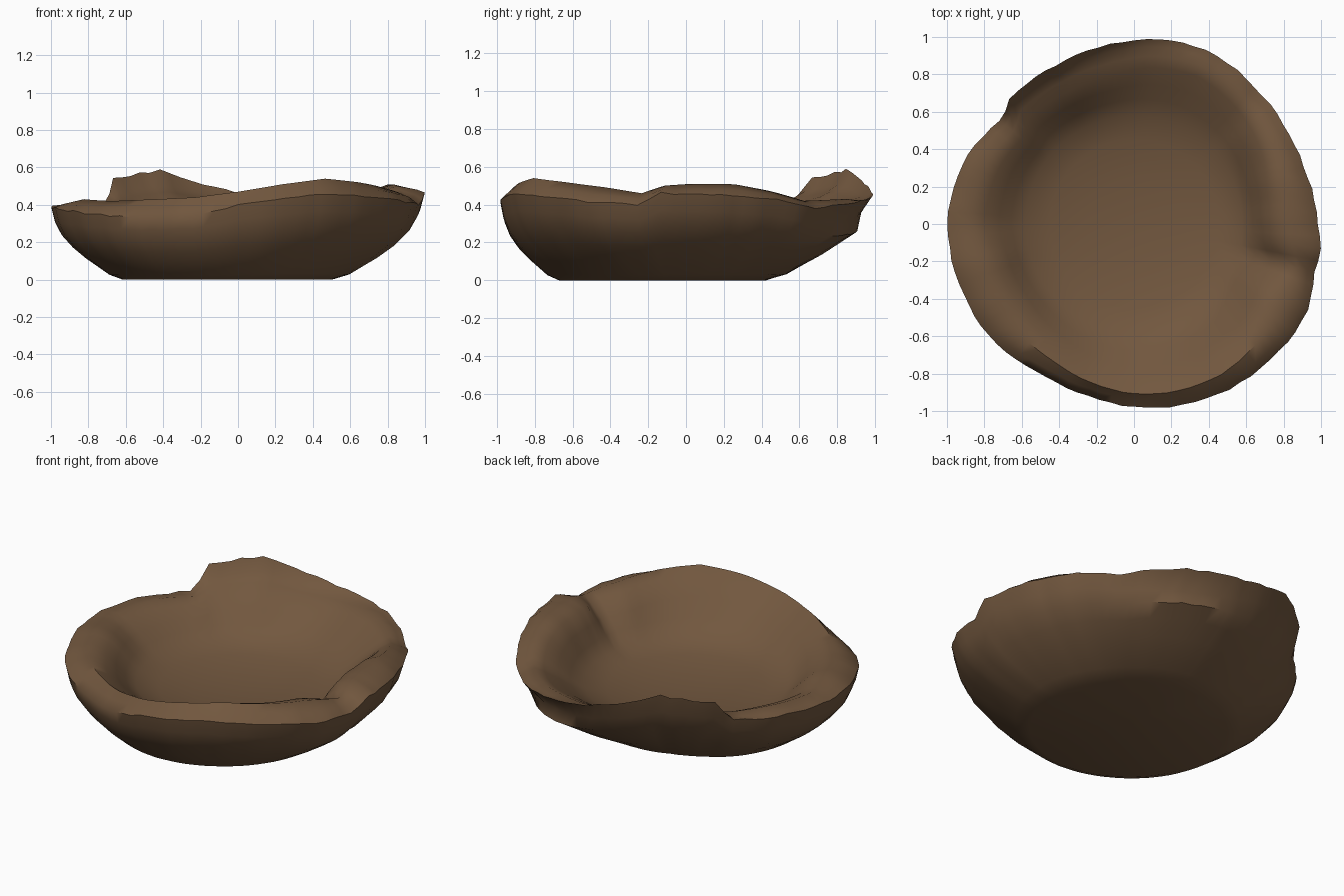
import bpy, bmesh, math, random

if "Cube" in bpy.data.objects:
    bpy.data.objects.remove(bpy.data.objects["Cube"])

random.seed(4)
SEG = 96

# rim: angle, outer radius, outer edge height, inner lip radius, lip height
RIM = [
    (-180, 1.00, .39, .80, .40), (-165, .99, .38, .76, .42), (-143, .98, .35, .75, .41),
    (-120, .94, .33, .79, .42), (-105, .95, .34, .83, .43), (-90, .98, .40, .86, .46),
    (-75, 1.00, .44, .87, .50), (-60, 1.02, .46, .87, .53), (-45, 1.03, .44, .84, .51),
    (-28, 1.04, .41, .78, .48), (-15, 1.00, .40, .84, .45), (-8, 1.01, .46, .76, .49),
    (2, .98, .46, .73, .50), (17, .96, .45, .75, .50), (32, .96, .42, .79, .46),
    (45, .97, .38, .82, .41), (67, 1.01, .42, .86, .42), (85, .99, .45, .84, .41),
    (100, .965, .50, .80, .42), (116, .945, .585, .79, .46), (136, .94, .54, .80, .43),
    (141, .90, .40, .75, .40), (157, .96, .40, .78, .41), (180, 1.00, .39, .80, .40),
]

# outer wall: height fraction, radial fraction from base edge to rim
WALL = [(0, 0), (.07, .2), (.3, .53), (.45, .71), (.62, .86), (.8, .95), (1, 1)]


def table(rows, a):
    for p, q in zip(rows, rows[1:]):
        if p[0] <= a <= q[0]:
            f = (a - p[0]) / (q[0] - p[0])
            return [u + (v - u) * f for u, v in zip(p[1:], q[1:])]
    return list(rows[-1][1:])


def section(deg):
    """Radius/height pairs from the foot, over the lip and down to the floor."""
    a = math.radians(deg)
    R, zo, rl, zl = table(RIM, deg)
    R += random.uniform(-.004, .004)
    zo += random.uniform(-.006, .006)
    foot = .545 - .06 * math.cos(a) - .125 * math.sin(a)

    def wall(t):
        return foot + (R - foot) * table(WALL, t)[0]

    # shelf and shallow dent in the outside of the back wall
    back = math.exp(-((deg - 70) / 22) ** 2)
    pts = [(wall(t), t * zo) for t, _ in WALL]
    pts[4] = (pts[4][0], pts[4][1] - .02 * back)
    pts[5] = (pts[5][0] - .06 * back, pts[5][1] - .02 * back)
    # rounded crest and inner lip
    pts.append((R - .04, zo + .6 * (zl - zo)))
    pts.append((R + (rl - R) * .6, zl + .01))
    pts.append((rl, zl - .02))
    # shallow dished inside
    fr, fz = .58, .235
    for f, h in ((.65, .66), (.35, .32), (0, 0)):
        pts.append((fr + (rl - fr) * f, fz + (zl - .02 - fz) * h))
    pts += [(.45, .2), (.25, .17)]
    return pts


bm = bmesh.new()
columns = []
for i in range(SEG):
    deg = -180 + 360 * i / SEG
    a = math.radians(deg)
    columns.append([bm.verts.new((r * math.cos(a), r * math.sin(a), z))
                    for r, z in section(deg)])
under = bm.verts.new((0, 0, 0))
floor = bm.verts.new((0, 0, .16))
for i in range(SEG):
    c, d = columns[i], columns[(i + 1) % SEG]
    for k in range(len(c) - 1):
        bm.faces.new((c[k], d[k], d[k + 1], c[k + 1]))
    bm.faces.new((under, d[0], c[0]))
    bm.faces.new((floor, c[-1], d[-1]))
bmesh.ops.recalc_face_normals(bm, faces=bm.faces)

mesh = bpy.data.meshes.new("broken_bowl")
bm.to_mesh(mesh)
bm.free()
bowl = bpy.data.objects.new("broken_bowl", mesh)
bpy.context.collection.objects.link(bowl)

clay = bpy.data.materials.new("brown clay")
clay.diffuse_color = (.168, .096, .049, 1)
clay.use_nodes = True
clay.node_tree.nodes["Principled BSDF"].inputs["Base Color"].default_value = clay.diffuse_color
mesh.materials.append(clay)

bpy.context.view_layer.objects.active = bowl
bowl.select_set(True)
bpy.ops.object.shade_smooth_by_angle(angle=math.radians(50))
